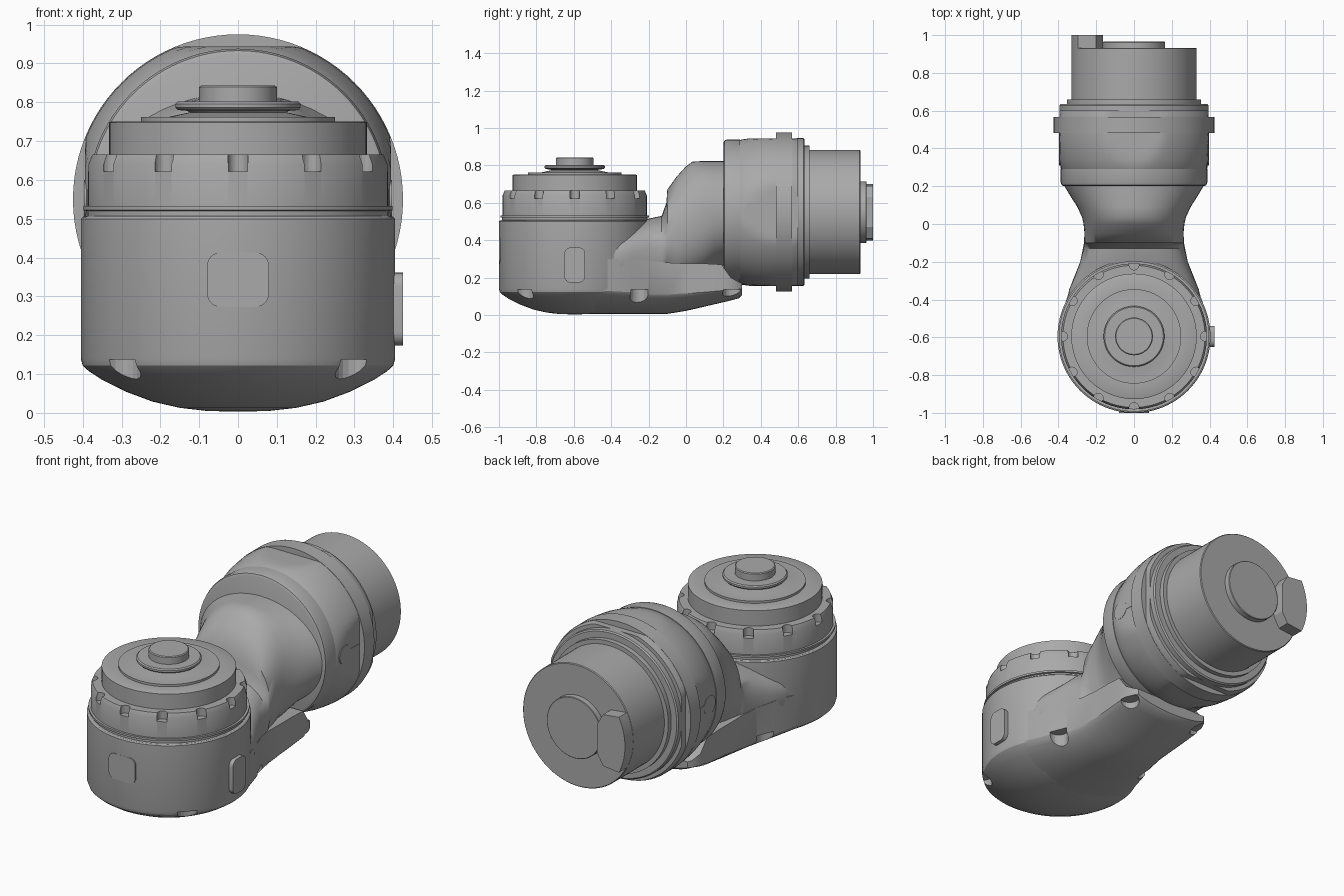
import bpy, bmesh, math
from mathutils import Matrix, Vector

if "Cube" in bpy.data.objects:
    bpy.data.objects.remove(bpy.data.objects["Cube"], do_unlink=True)

grey = bpy.data.materials.new("machined_grey")
grey.use_nodes = True
COLOUR = (0.4, 0.4, 0.4, 1)
grey.diffuse_color = COLOUR
grey.node_tree.nodes["Principled BSDF"].inputs["Base Color"].default_value = COLOUR

BASE = Vector((0, -0.595, 0))      # upright joint axis
HEAD = Vector((0, 0, 0.55))        # horizontal joint axis
TO_Y = Matrix.Rotation(-math.pi / 2, 4, 'X')


def finish(name, bm):
    bmesh.ops.remove_doubles(bm, verts=bm.verts, dist=1e-5)
    bmesh.ops.recalc_face_normals(bm, faces=bm.faces)
    mesh = bpy.data.meshes.new(name)
    bm.to_mesh(mesh)
    bm.free()
    mesh.materials.append(grey)
    obj = bpy.data.objects.new(name, mesh)
    bpy.context.collection.objects.link(obj)
    return obj


def smooth(obj, angle=30):
    bpy.ops.object.select_all(action='DESELECT')
    obj.select_set(True)
    bpy.context.view_layer.objects.active = obj
    bpy.ops.object.shade_smooth_by_angle(angle=math.radians(angle))
    return obj


def skin(bm, rings):
    """Bridge closed rings of points in order and cap both ends."""
    loops = [[bm.verts.new(p) for p in ring] for ring in rings]
    n = len(loops[0])
    for a, b in zip(loops, loops[1:]):
        for i in range(n):
            j = (i + 1) % n
            bm.faces.new((a[i], a[j], b[j], b[i]))
    bm.faces.new(loops[0][::-1])
    bm.faces.new(loops[-1])


def lathe(name, profile, origin, along_y=False, flat=None, sides=96):
    """Revolve (radius, distance) points; flat trims the sides to four flats."""
    bm = bmesh.new()
    rings = []
    for r, d in profile:
        ring = []
        for i in range(sides):
            a = math.tau * i / sides
            x, y = r * math.cos(a), r * math.sin(a)
            if flat:
                x, y = (max(-flat, min(flat, c)) for c in (x, y))
            p = Vector((x, y, d))
            ring.append(origin + (TO_Y @ p if along_y else p))
        rings.append(ring)
    skin(bm, rings)
    return smooth(finish(name, bm))


def prism(name, points, depth, matrix, bevel=0.0):
    """Extrude a flat outline along local z, then place it."""
    bm = bmesh.new()
    skin(bm, [[(x, y, 0) for x, y in points], [(x, y, depth) for x, y in points]])
    bm.transform(matrix)
    return smooth(finish(name, bm))


def rounded(w, h, r, steps=6):
    pts = []
    for k, (sx, sy) in enumerate(((1, 1), (-1, 1), (-1, -1), (1, -1))):
        for i in range(steps + 1):
            a = math.pi / 2 * (k + i / steps)
            pts.append((sx * (w - r) + r * math.cos(a), sy * (h - r) + r * math.sin(a)))
    return pts


def cut(targets, spots, radius, low, high):
    """Drill upright round pockets at the spots."""
    bm = bmesh.new()
    for x, y in spots:
        skin(bm, [[(x + radius * math.cos(math.tau * i / 20),
                    y + radius * math.sin(math.tau * i / 20), z) for i in range(20)]
                  for z in (low, high)])
    cutter = finish("pocket_cutter", bm)
    cutter.hide_render = True
    for obj in targets:
        mod = obj.modifiers.new("pockets", 'BOOLEAN')
        mod.operation, mod.solver, mod.object = 'DIFFERENCE', 'EXACT', cutter
        bpy.context.view_layer.objects.active = obj
        bpy.ops.object.modifier_apply(modifier=mod.name)
        smooth(obj)
    bpy.data.objects.remove(cutter, do_unlink=True)


# Upright joint: domed housing, notched collar and stepped top
housing = lathe("base_housing", [
    (0, .003), (.08, .005), (.15, .013), (.22, .029), (.29, .055), (.35, .085),
    (.385, .108), (.4, .122), (.405, .14), (.405, .5), (.4, .505), (.39, .507), (0, .507)], BASE)
lathe("base_seal", [(0, .5), (.388, .5), (.388, .52), (.398, .522), (.398, .533), (0, .533)], BASE)
collar = lathe("notched_collar", [(0, .53), (.386, .53), (.386, .64), (.376, .665), (0, .665)], BASE)
ring_spots = [(.378 * math.sin(math.tau * k / 12), BASE.y + .378 * math.cos(math.tau * k / 12))
              for k in range(12)]
cut([collar], ring_spots, .026, .622, .7)
lathe("top_drum", [(0, .66), (.332, .66), (.332, .748), (.328, .75), (.25, .75),
                   (.25, .762), (.18, .762), (.12, .775), (0, .775)], BASE)
lathe("output_flange", [(0, .77), (.12, .77), (.13, .778), (.155, .78), (.161, .786),
                        (.161, .796), (.155, .802), (0, .802)], BASE)
lathe("output_boss", [(0, .8), (.1, .8), (.1, .839), (.095, .843), (0, .843)], BASE)

# Lower cover: belly running back under the arm
bm = bmesh.new()
cover = [  # y, half width, belly z, edge z, top z
    (-.6, .395, .004, .13, .3), (-.45, .375, .004, .13, .3), (-.3, .325, .004, .122, .3),
    (-.2, .285, .005, .112, .29), (-.1, .265, .006, .112, .28), (0, .26, .022, .115, .275),
    (.1, .26, .045, .122, .275), (.19, .26, .066, .13, .27), (.24, .255, .078, .134, .2),
    (.285, .235, .09, .138, .175), (.3, .22, .105, .14, .17)]
rings = []
for y, w, belly, edge, top in cover:
    arc = [(w * math.sin(a), y, edge - (edge - belly) * math.cos(a) ** 1.5)
           for a in (math.pi / 2 * k / 8 for k in range(-7, 8))]
    rings.append([(-w, y, top), (-w, y, edge)] + arc + [(w, y, edge), (w, y, top)])
skin(bm, rings)
belly_cover = smooth(finish("lower_cover", bm), 40)
pockets = [(s * x, y) for s in (-1, 1) for x, y in ((.3, -.865), (.3, -.25), (.235, .245))]
cut([housing, belly_cover], pockets, .05, -.1, .137)

# Elbow neck: lofted from the upright housing to the horizontal joint
bm = bmesh.new()
neck = [  # y, half width, bottom, top, squareness
    (-.42, .35, .15, .44, 2.6), (-.35, .345, .13, .46, 2.6), (-.28, .315, .12, .485, 2.6),
    (-.2, .285, .12, .515, 2.6), (-.13, .268, .12, .53, 2.5), (-.105, .264, .12, .6, 2.4),
    (-.1, .263, .12, .67, 2.4), (-.05, .262, .13, .74, 2.3), (0, .267, .15, .795, 2.2),
    (.035, .275, .17, .82, 2.1), (.09, .3, .2, .823, 2.1), (.15, .338, .24, .823, 2),
    (.22, .38, .27, .823, 2)]
rings = []
for y, w, low, high, n in neck:
    ring = []
    for i in range(56):
        c, s = math.cos(math.tau * i / 56), math.sin(math.tau * i / 56)
        ring.append((w * math.copysign(abs(c) ** (2 / n), c), y,
                     (low + high) / 2 + (high - low) / 2 * math.copysign(abs(s) ** (2 / n), s)))
    rings.append(ring)
skin(bm, rings)
smooth(finish("elbow_neck", bm), 45)

# Horizontal joint: front cap, four-flat barrel, round band, rear rings and motor
lathe("head_cap", [(0, .2), (.37, .2), (.383, .206), (.388, .22), (.388, .29), (0, .29)], HEAD, True)
lathe("head_barrel", [(0, .285), (.382, .285), (.388, .295), (.402, .34), (.414, .39), (.422, .45),
                      (.424, .5), (.424, .565), (.415, .6), (0, .6)], HEAD, True, flat=.394)
lathe("head_band", [(0, .482), (.425, .482), (.425, .567), (0, .567)], HEAD, True)
lathe("rear_flange", [(0, .59), (.395, .59), (.395, .628), (.388, .634), (.355, .634),
                      (.355, .66), (0, .66)], HEAD, True)
lathe("motor_can", [(0, .65), (.332, .65), (.332, .928), (.328, .932), (0, .932)], HEAD, True)
lathe("motor_hub", [(0, .93), (.165, .93), (.165, .962), (.162, .965), (0, .965)], HEAD, True)

# Rear tab on the motor rim
rim = [math.radians(180 + 27 * k / 8) for k in range(-8, 9)]
tab = [(.332 * math.cos(a), .332 * math.sin(a)) for a in rim] + [(-.2, -.14), (-.165, -.08),
                                                                 (-.165, .08), (-.2, .14)]
prism("rear_tab", tab, .07, Matrix.Translation(HEAD + Vector((0, 1, 0))) @ Matrix.Rotation(math.pi / 2, 4, 'X'))

# Raised pads on the upright housing
prism("front_pad", rounded(.08, .07, .035), .1,
      Matrix.Translation((0, -.9, .343)) @ Matrix.Rotation(math.pi / 2, 4, 'X'))
TO_X = Matrix(((0, 0, 1, 0), (1, 0, 0, 0), (0, 1, 0, 0), (0, 0, 0, 1)))
prism("side_button", rounded(.056, .094, .035), .06, Matrix.Translation((.365, BASE.y, .267)) @ TO_X)

# Round plug and slot mark on each barrel side
for side, x in (("left", .388), ("right", -.396)):
    prism(side + "_plug", rounded(.05, .05, .05), .008, Matrix.Translation((x, .36, .55)) @ TO_X)
    prism(side + "_slot", rounded(.045, .014, .005), .008, Matrix.Translation((x, .44, .55)) @ TO_X)
